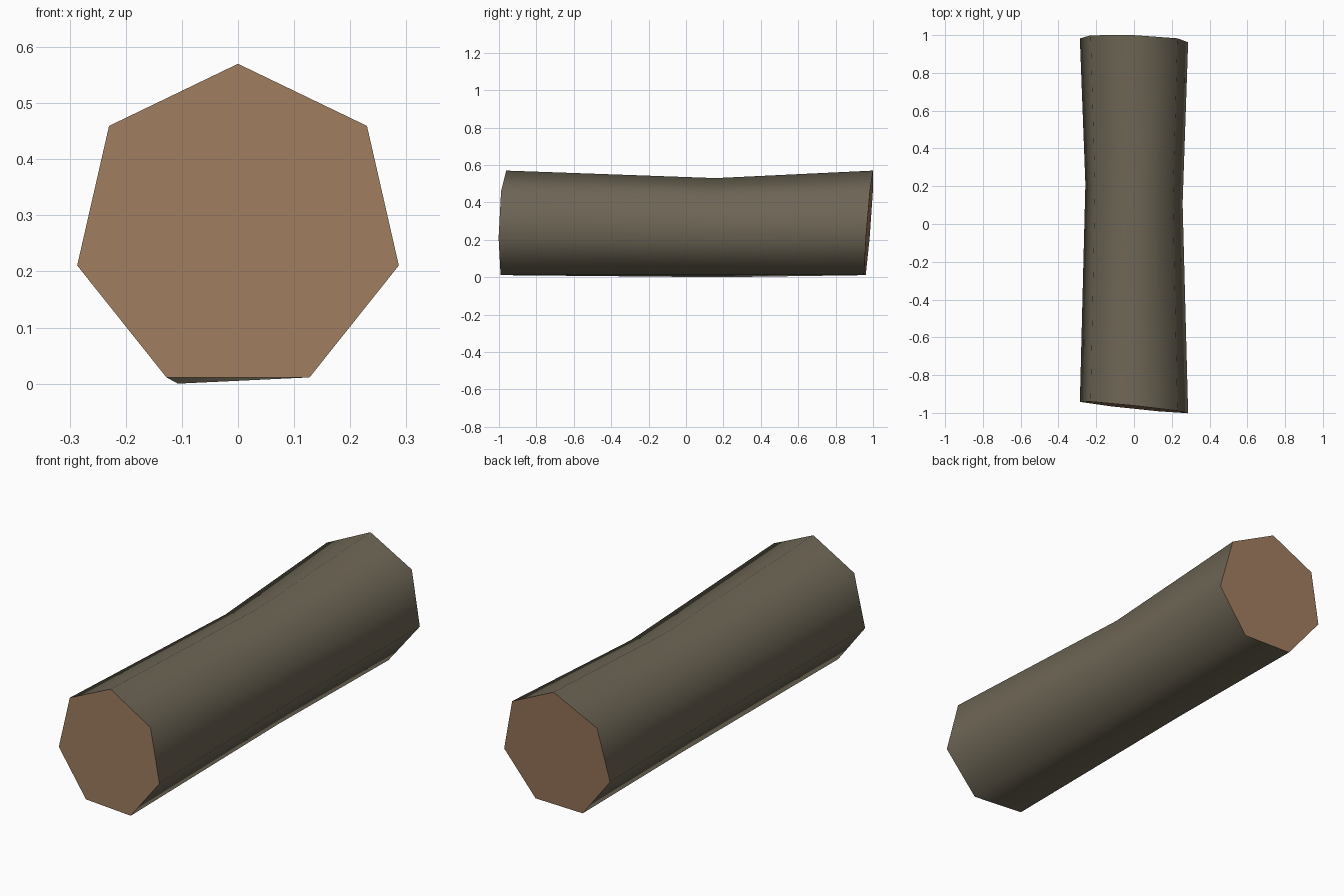
import bpy
import bmesh
from math import sin, cos, tau

cube = bpy.data.objects.get("Cube")
if cube:
    bpy.data.objects.remove(cube, do_unlink=True)


def material(name, rgb):
    m = bpy.data.materials.new(name)
    m.use_nodes = True
    m.diffuse_color = (*rgb, 1)
    bsdf = next(n for n in m.node_tree.nodes if n.type == 'BSDF_PRINCIPLED')
    bsdf.inputs["Base Color"].default_value = (*rgb, 1)
    bsdf.inputs["Roughness"].default_value = 0.9
    return m


SIDES = 7
bm = bmesh.new()


def ring(radius, centre_z, y, slope_x, slope_z, stretch=1.0):
    """Heptagon, point up, lying in a slanted cut plane."""
    verts = []
    for i in range(SIDES):
        a = tau * i / SIDES
        x, dz = radius * sin(a), radius * stretch * cos(a)
        verts.append(bm.verts.new((x, y + slope_x * x + slope_z * dz, centre_z + dz)))
    return verts


# Front cut, narrow waist and back cut
front = ring(0.294, 0.276, -0.97, -0.105, 0.03)
waist = ring(0.264, 0.258, 0.16, -0.2, 0, 1.03)
back = ring(0.294, 0.276, 0.977, -0.035, 0.077)

# The waist has one knot bulging out low on the right side
knot = min((v for v in waist if v.co.x < 0), key=lambda v: v.co.z)
knot.co.x, knot.co.z = -0.107, 0.0

# Bark between the rings
for a, b in ((front, waist), (waist, back)):
    for i in range(SIDES):
        j = (i + 1) % SIDES
        bm.faces.new((a[i], a[j], b[j], b[i])).smooth = True

# Sawn ends
for end in (front, back):
    cap = bm.faces.new(end)
    cap.material_index = 1
    for e in cap.edges:
        e.smooth = False

bmesh.ops.recalc_face_normals(bm, faces=bm.faces)
mesh = bpy.data.meshes.new("log")
bm.to_mesh(mesh)
bm.free()
mesh.materials.append(material("bark", (0.155, 0.132, 0.092)))
mesh.materials.append(material("cut_wood", (0.34, 0.197, 0.112)))
log = bpy.data.objects.new("log", mesh)
bpy.context.collection.objects.link(log)
